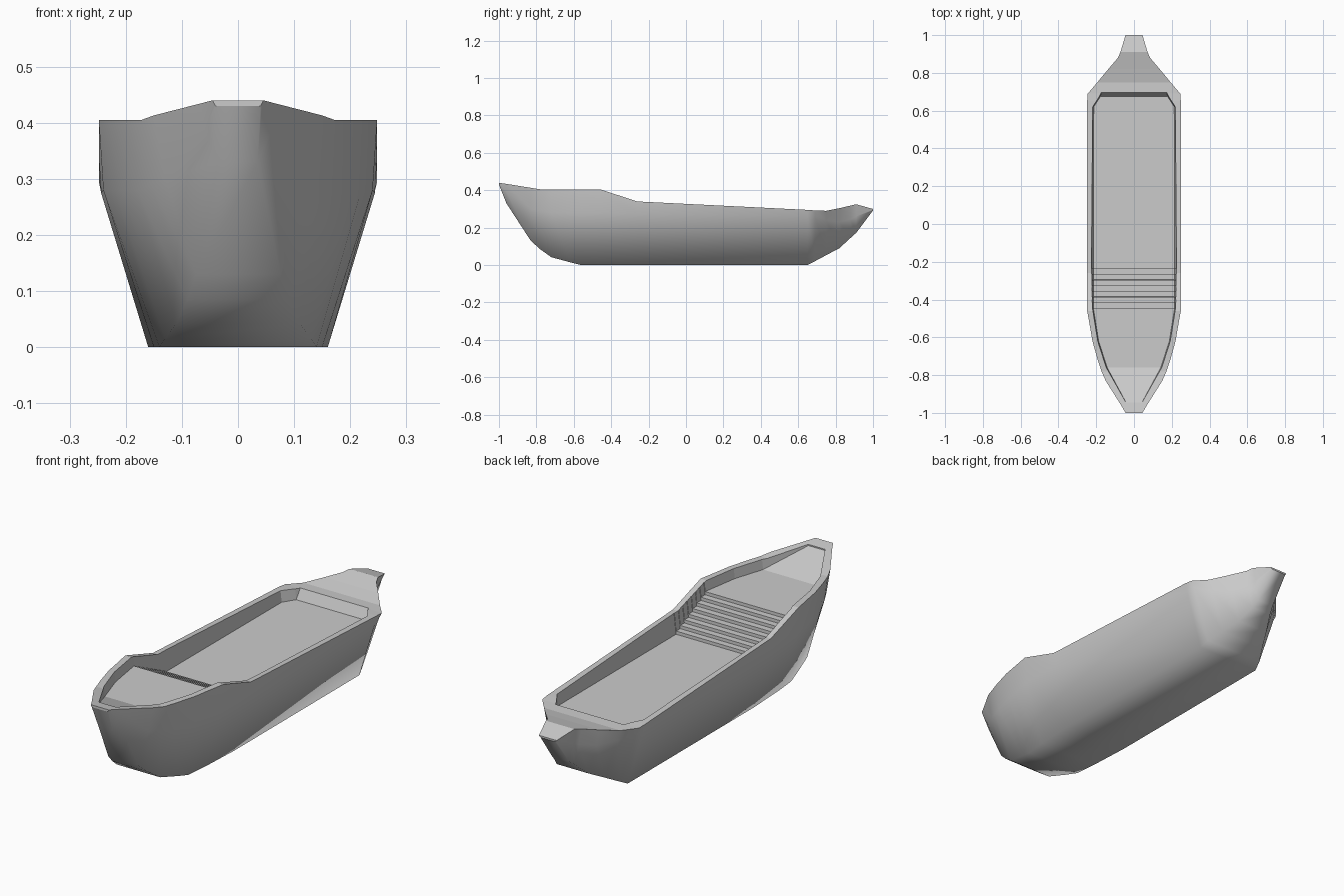
import bpy, bmesh

if "Cube" in bpy.data.objects:
    bpy.data.objects.remove(bpy.data.objects["Cube"])


def loft(name, sections, smooth_sides=False):
    """Skin closed rings of (x, y, z) points; the last ring side is the top."""
    bm = bmesh.new()
    rings = [[bm.verts.new(p) for p in s] for s in sections]
    n = len(rings[0])
    for a, b in zip(rings, rings[1:]):
        for i in range(n):
            j = (i + 1) % n
            f = bm.faces.new((a[i], a[j], b[j], b[i]))
            f.smooth = smooth_sides and i != n - 1
    bm.faces.new(rings[0])
    bm.faces.new(rings[-1][::-1])
    bmesh.ops.recalc_face_normals(bm, faces=bm.faces[:])
    me = bpy.data.meshes.new(name)
    bm.to_mesh(me)
    bm.free()
    ob = bpy.data.objects.new(name, me)
    bpy.context.collection.objects.link(ob)
    return ob


def mirrored(y, half):
    """Full ring from (half width, z) points listed bottom to top."""
    return [(w, y, z) for w, z in reversed(half)] + [(-w, y, z) for w, z in half]


# Hull stations: y, bottom width/z, knuckle width/z, sheer width/z (half widths)
stations = [
    (-1.00, .040, .430, .043, .435, .045, .440),
    (-0.96, .035, .330, .060, .390, .068, .434),
    (-0.83, .075, .130, .130, .300, .150, .413),
    (-0.78, .090, .085, .155, .290, .172, .405),
    (-0.72, .110, .042, .180, .280, .192, .405),
    (-0.62, .130, .015, .208, .280, .220, .405),
    (-0.56, .140, .000, .220, .280, .230, .405),
    (-0.46, .150, .000, .240, .280, .248, .405),
    (-0.26, .160, .000, .244, .275, .248, .340),
    (0.65, .160, .000, .240, .262, .248, .295),
    (0.69, .148, .021, .230, .262, .245, .292),
    (0.75, .115, .053, .178, .240, .194, .290),
    (0.82, .080, .090, .122, .230, .136, .304),
    (0.88, .052, .145, .074, .245, .085, .318),
    (0.91, .042, .172, .062, .260, .072, .325),
    (1.00, .036, .292, .041, .296, .045, .300),
]
hull = loft("hull", [mirrored(y, [(a, b), (c, d), (e, f)])
                     for y, a, b, c, d, e, f in stations], True)

# Hold, stairs and foredeck floor: y, half width, floor z
FLOOR, DECK, STEPS = .245, .36, 8
path = [(.70, .172, .297), (.675, .178, FLOOR), (.62, .213, FLOOR)]
for i in range(STEPS):
    y = -.235 - .03 * i
    rise = (DECK - FLOOR) / STEPS
    path += [(y, .215, FLOOR + rise * i), (y - .0005, .215, FLOOR + rise * (i + 1))]
path += [(-.62, .187, DECK), (-.76, .142, DECK), (-.945, .042, .426)]
cutter = loft("hold_cutter", [mirrored(y, [(w, z), (w + .01, z + .09), (w + .01, .6)])
                              for y, w, z in path])
cutter.hide_render = True

# Hollow the hull
mod = hull.modifiers.new("hold", "BOOLEAN")
mod.operation = "DIFFERENCE"
mod.solver = "EXACT"
mod.object = cutter
bpy.context.view_layer.objects.active = hull
bpy.ops.object.modifier_apply(modifier=mod.name)
bpy.data.objects.remove(cutter)
